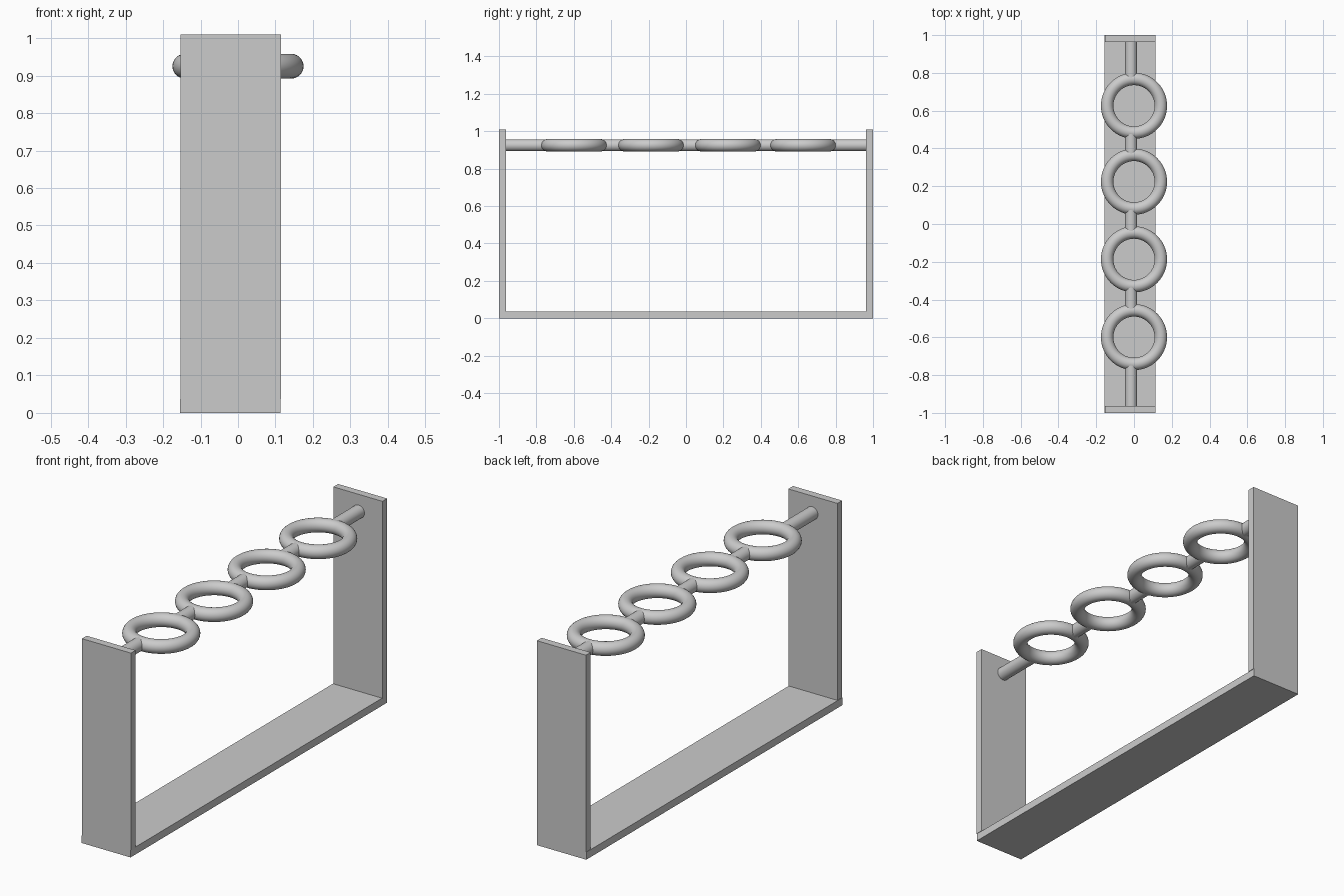
import bpy, math

if "Cube" in bpy.data.objects:
    bpy.data.objects.remove(bpy.data.objects["Cube"])

RING_Y = [-0.599, -0.187, 0.224, 0.626]
RING_R, TUBE_R, BAR_Z = 0.142, 0.033, 0.925
ROD_X, ROD_R = -0.015, 0.032
T = 0.037  # board thickness


def board(name, lo, hi):
    bpy.ops.mesh.primitive_cube_add(size=1, location=[(a + b) / 2 for a, b in zip(lo, hi)])
    ob = bpy.context.object
    ob.name = name
    ob.scale = [b - a for a, b in zip(lo, hi)]
    bpy.ops.object.transform_apply(location=False, rotation=False, scale=True)


def smooth(name):
    bpy.context.object.name = name
    bpy.ops.object.shade_smooth_by_angle(angle=math.radians(40))


# U-shaped frame
board("base_board", (-0.155, -1, 0), (0.113, 1, T))
board("front_upright", (-0.153, -1, T), (0.115, -1 + T, 1.01))
board("back_upright", (-0.153, 1 - T, T), (0.115, 1, 1.01))

# Row of holder rings
for i, y in enumerate(RING_Y):
    bpy.ops.mesh.primitive_torus_add(major_radius=RING_R, minor_radius=TUBE_R,
                                     major_segments=64, minor_segments=24,
                                     location=(0, y, BAR_Z))
    smooth(f"holder_ring_{i + 1}")

# Short rods joining uprights and rings, each end sunk slightly into the ring
reach = RING_R + TUBE_R - 0.03
starts = [-1 + T / 2] + [y + reach for y in RING_Y]
ends = [y - reach for y in RING_Y] + [1 - T / 2]
for i, (a, b) in enumerate(zip(starts, ends)):
    bpy.ops.mesh.primitive_cylinder_add(vertices=32, radius=ROD_R, depth=b - a,
                                        location=(ROD_X, (a + b) / 2, BAR_Z),
                                        rotation=(math.pi / 2, 0, 0))
    smooth(f"connecting_rod_{i + 1}")
